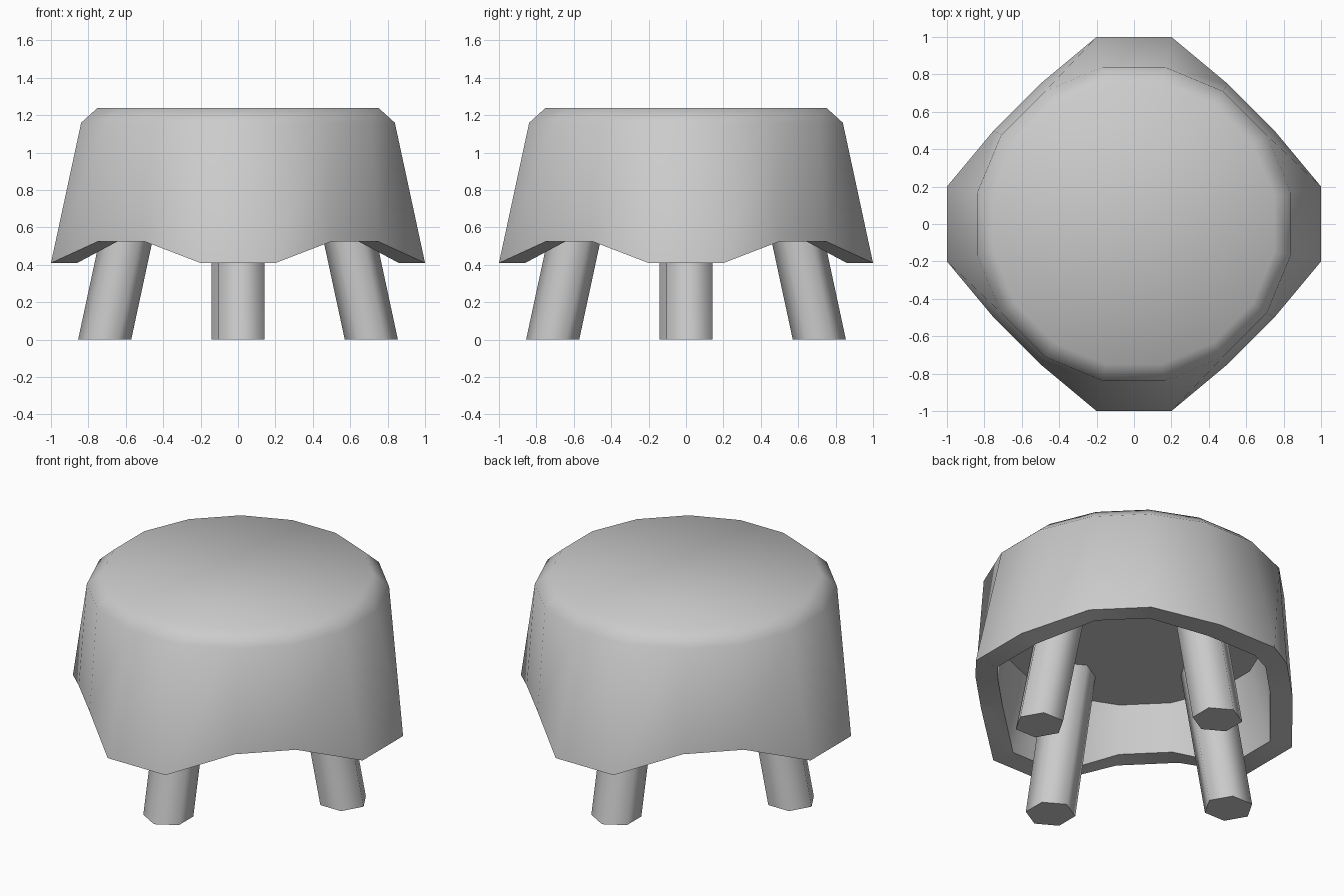
import bpy, bmesh
from math import sin, cos, radians, pi

if "Cube" in bpy.data.objects:
    bpy.data.objects.remove(bpy.data.objects["Cube"])

SIDES = 16


def ring(r, z):
    """16-sided ring with flats facing the axes."""
    return [(r * cos((i + 0.5) * 2 * pi / SIDES), r * sin((i + 0.5) * 2 * pi / SIDES), z)
            for i in range(SIDES)]


def skirt(scale):
    """Scalloped lower edge: four low tabs joined by raised arches."""
    quarter = [(1.0, 0.2, 0.41), (0.75, 0.5, 0.525), (0.5, 0.75, 0.525), (0.2, 1.0, 0.41)]
    pts = []
    for q in range(4):
        c, s = round(cos(q * pi / 2)), round(sin(q * pi / 2))
        pts += [((x * c - y * s) * scale, (x * s + y * c) * scale, z) for x, y, z in quarter]
    return pts


def loft(name, rings):
    """Skin a stack of rings and cap both ends."""
    bm = bmesh.new()
    loops = [[bm.verts.new(p) for p in r] for r in rings]
    n = len(loops[0])
    for a, b in zip(loops, loops[1:]):
        for i in range(n):
            j = (i + 1) % n
            bm.faces.new((a[i], a[j], b[j], b[i]))
    bm.faces.new(loops[0][::-1])
    bm.faces.new(loops[-1])
    bmesh.ops.recalc_face_normals(bm, faces=bm.faces[:])
    mesh = bpy.data.meshes.new(name)
    bm.to_mesh(mesh)
    bm.free()
    obj = bpy.data.objects.new(name, mesh)
    bpy.context.collection.objects.link(obj)
    bpy.ops.object.select_all(action='DESELECT')
    obj.select_set(True)
    bpy.context.view_layer.objects.active = obj
    bpy.ops.object.shade_smooth_by_angle(angle=radians(65))
    return obj


# Seat: underside recess, inner wall, scalloped rim, outer wall, bevelled top
loft("seat", [ring(0.745, 0.83), skirt(0.86), skirt(1.0),
              ring(0.855, 1.16), ring(0.765, 1.24)])


# Legs: splayed hexagonal posts, level feet, slightly off the axis
def leg_ring(z):
    cx = 0.713 - 0.215 * z
    return [(cx + 0.142 * cos(i * pi / 3), 0.018 + 0.142 * sin(i * pi / 3), z)
            for i in range(6)]


for k, side in enumerate(("right", "back", "left", "front")):
    leg = loft(side + "_leg", [leg_ring(0.0), leg_ring(0.84)])
    leg.rotation_euler.z = k * pi / 2
